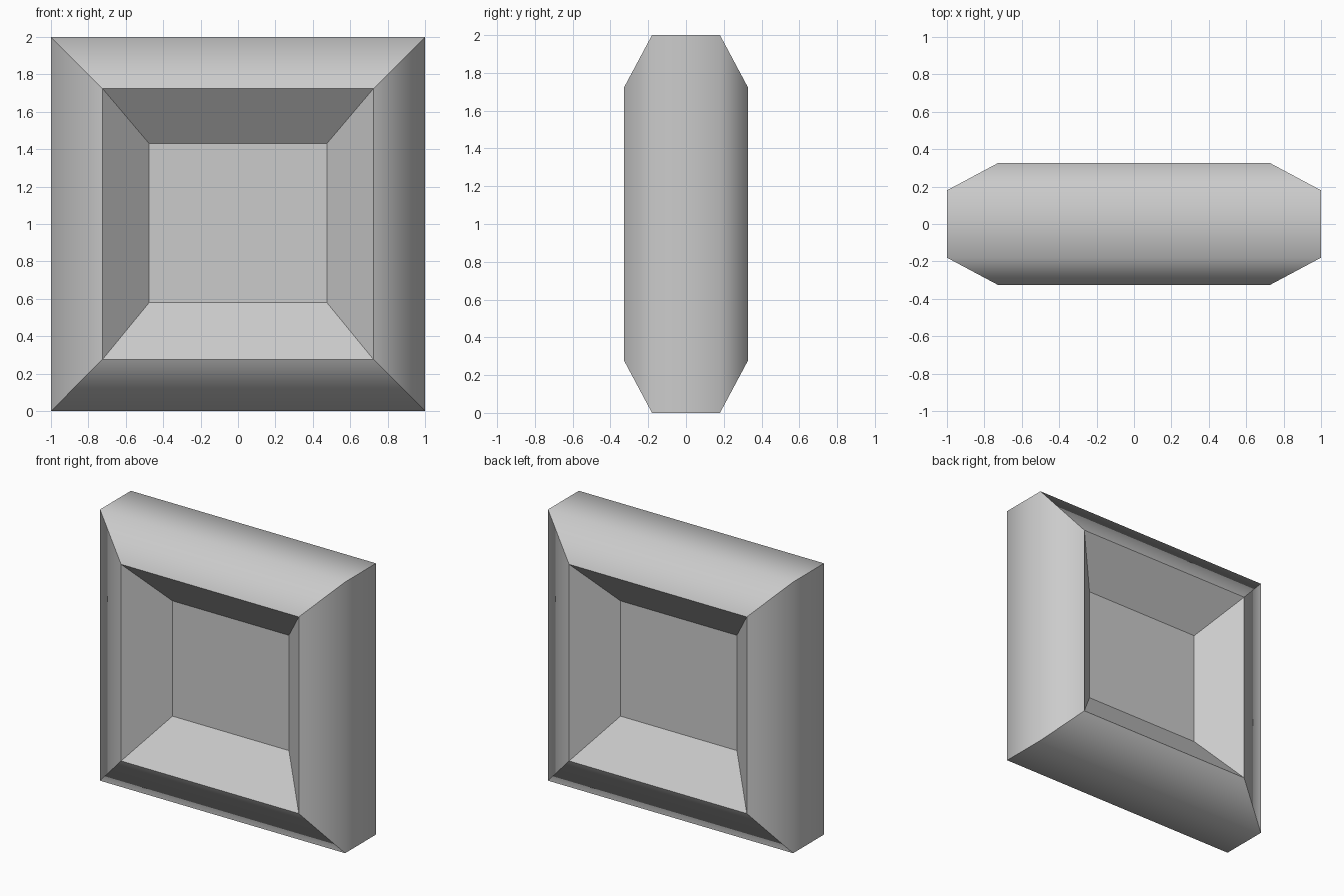
import bpy, bmesh

if "Cube" in bpy.data.objects:
    bpy.data.objects.remove(bpy.data.objects["Cube"])

CZ = 1.0  # height of the block's centre

# Rectangular rings from back panel, over the rim, to front panel:
# (half width, half height, y, centre z)
half = [(0.475, 0.425, 0.085, CZ + 0.005),   # recessed panel
        (0.725, 0.725, 0.327, CZ),           # rim
        (1.0, 1.0, 0.18, CZ)]                # outer wall
rings = half + [(w, h, -y, c) for w, h, y, c in reversed(half)]


def make_block(name):
    bm = bmesh.new()
    loops = [[bm.verts.new((sx * w, y, c + sz * h))
              for sx, sz in ((-1, -1), (1, -1), (1, 1), (-1, 1))]
             for w, h, y, c in rings]
    # slopes, bevels and outer walls
    for a, b in zip(loops, loops[1:]):
        for i in range(4):
            j = (i + 1) % 4
            bm.faces.new((a[i], a[j], b[j], b[i]))
    # recessed panels on both sides
    bm.faces.new(loops[0])
    bm.faces.new(loops[-1])
    bmesh.ops.recalc_face_normals(bm, faces=bm.faces[:])
    # each side is smooth across its outer bevels, all other edges are crisp
    outer = [set(loops[2]), set(loops[3])]
    for e in bm.edges:
        e.smooth = any(set(e.verts) <= ring for ring in outer)
    for f in bm.faces:
        f.smooth = True
    mesh = bpy.data.meshes.new(name)
    bm.to_mesh(mesh)
    bm.free()
    obj = bpy.data.objects.new(name, mesh)
    bpy.context.collection.objects.link(obj)
    return obj


make_block("recessed_square_block")
